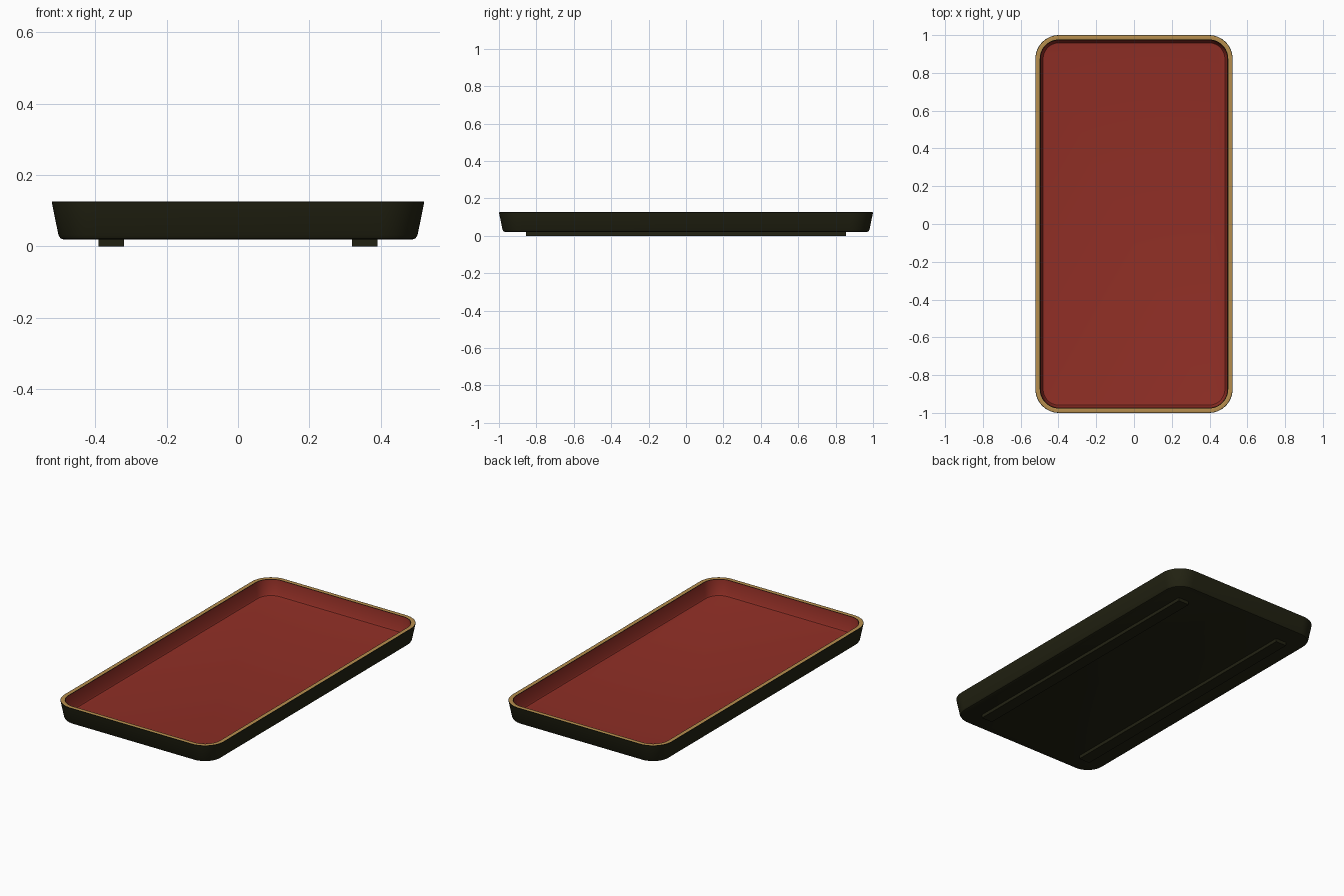
import bpy, bmesh, math

if "Cube" in bpy.data.objects:
    bpy.data.objects.remove(bpy.data.objects["Cube"])

HX, HY, R = 0.522, 1.0, 0.125      # half sizes and corner radius at the lip
SEG = 12                           # steps per rounded corner


def material(name, rgb):
    m = bpy.data.materials.new(name)
    m.diffuse_color = (*rgb, 1)
    m.use_nodes = True
    m.node_tree.nodes["Principled BSDF"].inputs["Base Color"].default_value = m.diffuse_color
    return m


dark = material("dark lacquer", (0.016, 0.016, 0.006))
red = material("red lacquer", (0.28, 0.028, 0.019))
gold = material("gold rim", (0.47, 0.27, 0.075))


def finish(name, bm, mats):
    bmesh.ops.recalc_face_normals(bm, faces=bm.faces)
    me = bpy.data.meshes.new(name)
    bm.to_mesh(me)
    bm.free()
    ob = bpy.data.objects.new(name, me)
    bpy.context.collection.objects.link(ob)
    for m in mats:
        me.materials.append(m)
    return ob


def rounded_ring(bm, inset, z):
    """Rounded rectangle loop moved inward from the lip outline."""
    r = R - inset
    ring = []
    for k, (sx, sy) in enumerate([(1, 1), (-1, 1), (-1, -1), (1, -1)]):
        for i in range(SEG + 1):
            a = math.pi / 2 * (k + i / SEG)
            ring.append(bm.verts.new((sx * (HX - R) + r * math.cos(a),
                                      sy * (HY - R) + r * math.sin(a), z)))
    return ring


# Tray: (inset, height, colour of the band leading to this loop)
profile = [(0.032, 0.02, 0), (0.025, 0.023, 0), (0.019, 0.032, 0), (0.0, 0.125, 0),
           (0.003, 0.126, 0), (0.023, 0.126, 2), (0.026, 0.125, 0),
           (0.036, 0.043, 1), (0.041, 0.036, 1), (0.046, 0.035, 1)]
bm = bmesh.new()
rings = [rounded_ring(bm, d, z) for d, z, _ in profile]
for (a, b), (_, _, colour) in zip(zip(rings, rings[1:]), profile[1:]):
    for i in range(len(a)):
        j = (i + 1) % len(a)
        bm.faces.new((a[i], a[j], b[j], b[i])).material_index = colour
bm.faces.new(rings[0]).material_index = 0      # underside
bm.faces.new(rings[-1]).material_index = 1     # floor
tray = finish("tray", bm, [dark, red, gold])
bpy.context.view_layer.objects.active = tray
tray.select_set(True)
bpy.ops.object.shade_smooth_by_angle(angle=math.radians(30))

# Two long runners under the tray
for side, name in ((-1, "left_runner"), (1, "right_runner")):
    bm = bmesh.new()
    bmesh.ops.create_cube(bm, size=1)
    for v in bm.verts:
        v.co = (side * 0.355 + v.co.x * 0.072, v.co.y * 1.71, 0.0105 + v.co.z * 0.021)
    finish(name, bm, [dark])
